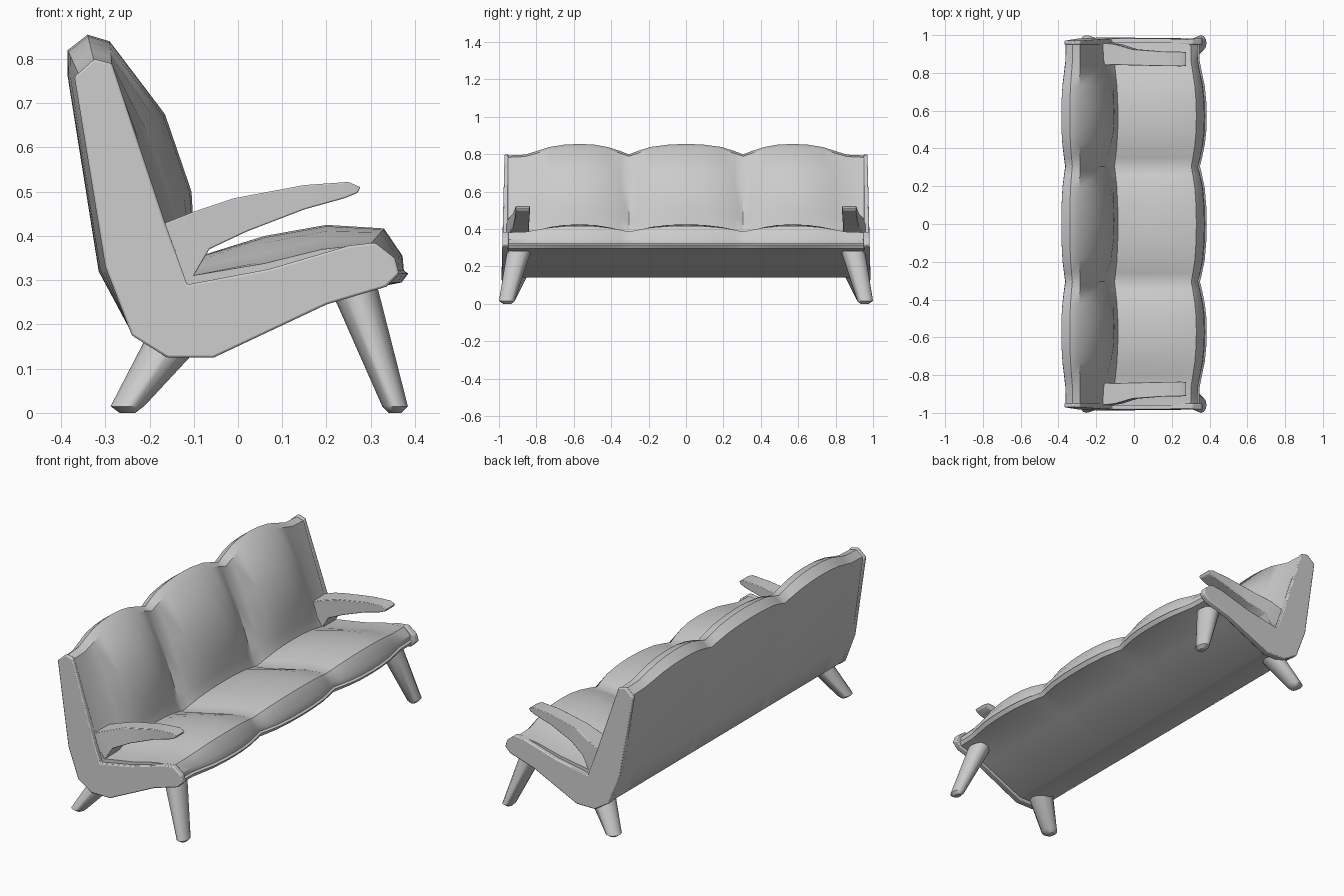
import bpy, bmesh
from math import cos, sin, pi, radians

if "Cube" in bpy.data.objects:
    bpy.data.objects.remove(bpy.data.objects["Cube"])


def finish(name, bm, angle=40, mirror=False, bevel=0):
    bmesh.ops.recalc_face_normals(bm, faces=bm.faces)
    mesh = bpy.data.meshes.new(name)
    bm.to_mesh(mesh)
    bm.free()
    ob = bpy.data.objects.new(name, mesh)
    bpy.context.collection.objects.link(ob)
    if bevel:
        m = ob.modifiers.new("Bevel", 'BEVEL')
        m.width, m.segments = bevel, 2
    if mirror:
        m = ob.modifiers.new("Mirror", 'MIRROR')
        m.use_axis = (False, True, False)
    bpy.ops.object.select_all(action='DESELECT')
    ob.select_set(True)
    bpy.context.view_layer.objects.active = ob
    bpy.ops.object.shade_smooth_by_angle(angle=radians(angle))
    return ob


def loft(name, rings, **kw):
    """Skin a list of equal-length closed rings and cap both ends."""
    bm = bmesh.new()
    rows = [[bm.verts.new(p) for p in ring] for ring in rings]
    n = len(rows[0])
    for a, b in zip(rows, rows[1:]):
        for i in range(n):
            j = (i + 1) % n
            bm.faces.new((a[i], a[j], b[j], b[i]))
    bm.faces.new(rows[0])
    bm.faces.new(rows[-1])
    return finish(name, bm, **kw)


# Upholstered seat and back: (x, z) sections at a cushion centre and at a crease
full = [(-.24, .18), (-.315, .32), (-.385, .76), (-.385, .82), (-.34, .855), (-.29, .84),
        (-.165, .675), (-.105, .50), (-.10, .41), (-.085, .355), (.06, .40), (.20, .425),
        (.33, .417), (.372, .355), (.375, .322), (.385, .315), (.37, .295), (.32, .285),
        (.18, .245), (-.05, .14), (-.16, .14)]
crease = [(-.24, .18), (-.30, .33), (-.362, .755), (-.36, .765), (-.325, .793), (-.285, .783),
          (-.225, .60), (-.17, .44), (-.135, .35), (-.105, .31), (.06, .338), (.19, .37),
          (.30, .382), (.335, .345), (.335, .322), (.345, .315), (.335, .295), (.30, .285),
          (.18, .245), (-.05, .14), (-.16, .14)]
half = [(0, 1), (.09, .95), (.19, .74), (.26, .38), (.305, .1), (.35, .38), (.42, .74),
        (.49, .94), (.57, 1), (.65, .94), (.73, .74), (.80, .38), (.86, .08), (.96, 0)]
stations = [(-y, s) for y, s in reversed(half[1:])] + half
loft("upholstered_seat_and_back",
     [[(c[0] + (f[0] - c[0]) * s, y, c[1] + (f[1] - c[1]) * s) for f, c in zip(full, crease)]
      for y, s in stations])

# L-shaped side panels, leaning slightly inward toward the top
outline = [(-.37, .76), (-.325, .80), (-.285, .79), (-.165, .43), (-.115, .29), (.07, .325),
           (.25, .378), (.31, .385), (.355, .35), (.365, .315), (.335, .285), (.20, .245),
           (-.055, .125), (-.16, .125), (-.24, .175), (-.30, .33)]
loft("side_panel", [[(x, .95, z) for x, z in outline],
                    [(x, .99 - .025 * z, z) for x, z in outline]],
     mirror=True, bevel=.005, angle=30)

# Armrests: top (x, z), bottom (x, z), inner y, outer y
arm = [(-.175, .425, -.115, .285, .84, .96), (-.10, .455, -.065, .37, .842, .952),
       (-.01, .485, .02, .41, .84, .925), (.15, .515, .15, .46, .836, .914),
       (.25, .522, .24, .485, .835, .912), (.277, .51, .27, .497, .837, .910)]
loft("armrest", [[(tx, yi, tz), (tx, yo, tz), (bx, yo, bz), (bx, yi, bz)]
                 for tx, tz, bx, bz, yi, yo in arm], mirror=True, bevel=.003)


# Splayed tapered legs with slightly rounded feet: rings of (x, y, z, rx, ry)
def leg(name, rings):
    loft(name, [[(x + rx * cos(k * pi / 6), y + ry * sin(k * pi / 6), z) for k in range(12)]
                for x, y, z, rx, ry in rings], mirror=True)


leg("front_leg", [(.355, .955, 0, .014, .022), (.355, .958, .015, .029, .042),
                  (.262, .893, .282, .054, .064)])
leg("back_leg", [(-.25, .955, 0, .018, .022), (-.25, .958, .015, .038, .042),
                 (-.12, .89, .195, .075, .064)])
